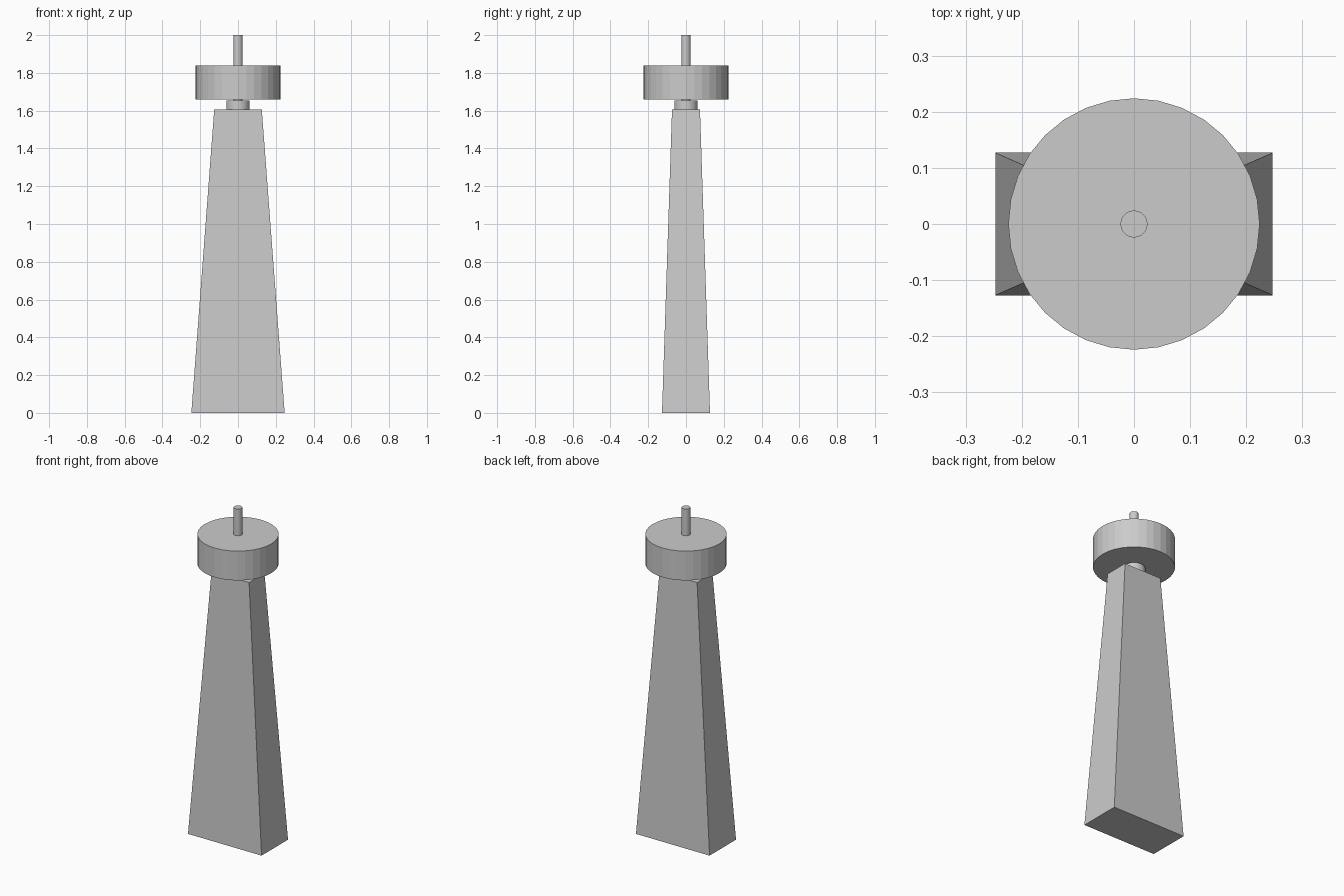
import bpy, bmesh

if "Cube" in bpy.data.objects:
    bpy.data.objects.remove(bpy.data.objects["Cube"])


def cylinder(name, radius, z0, z1):
    bpy.ops.mesh.primitive_cylinder_add(vertices=32, radius=radius, depth=z1 - z0,
                                        location=(0, 0, (z0 + z1) / 2))
    bpy.context.object.name = name


# Tapered rectangular tower: a box whose upper face is narrowed
def tapered_box(name, bottom, top, height):
    bm = bmesh.new()
    bmesh.ops.create_cube(bm, size=2)
    for v in bm.verts:
        hx, hy = top if v.co.z > 0 else bottom
        v.co = (v.co.x * hx, v.co.y * hy, height if v.co.z > 0 else 0)
    mesh = bpy.data.meshes.new(name)
    bm.to_mesh(mesh)
    bm.free()
    bpy.context.collection.objects.link(bpy.data.objects.new(name, mesh))


tapered_box("tower", (0.247, 0.127), (0.126, 0.074), 1.605)

# Neck collar, wide drum and the spindle running through it
cylinder("neck", 0.062, 1.605, 1.655)
cylinder("drum", 0.224, 1.66, 1.838)
cylinder("spindle", 0.024, 1.655, 2.0)
